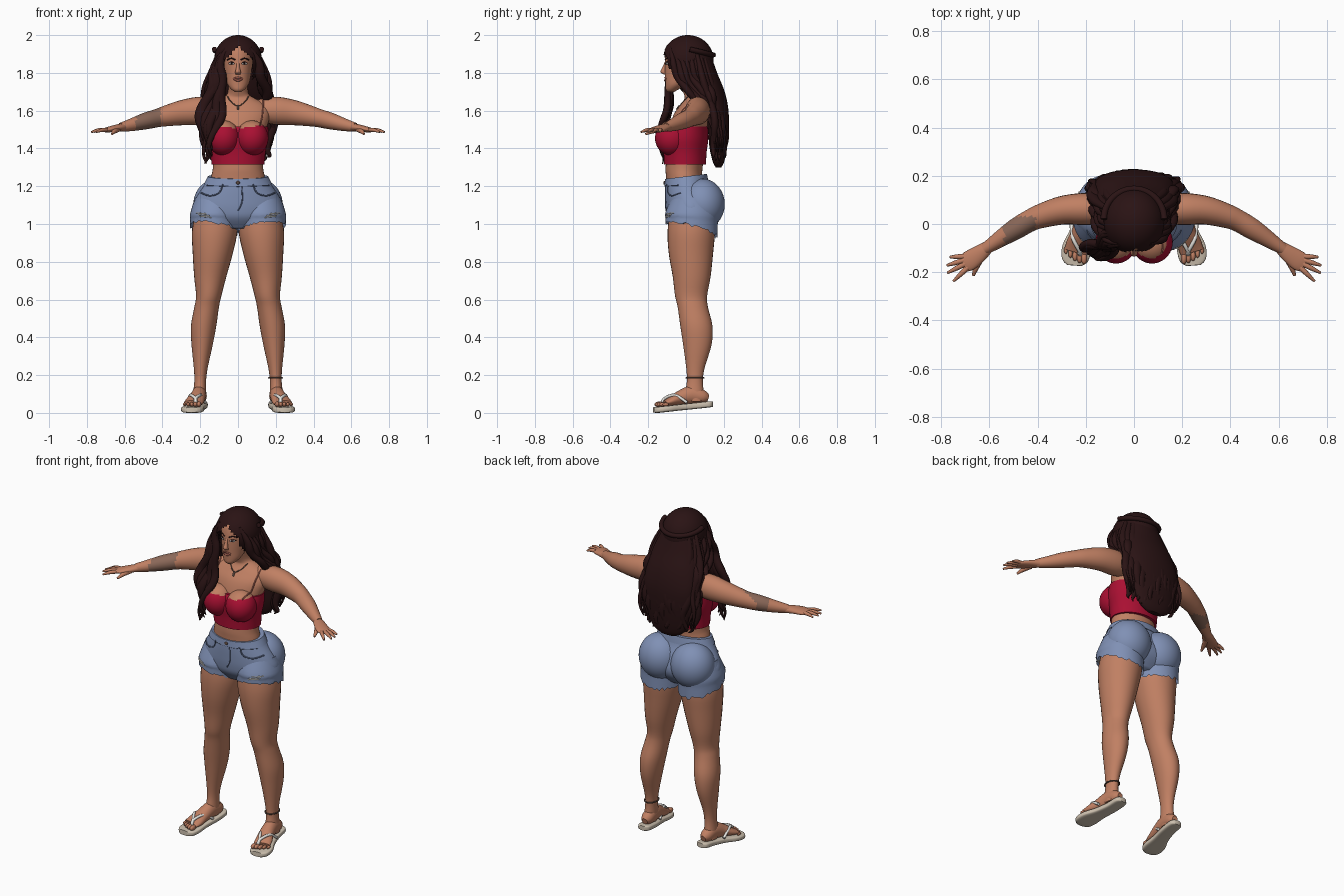
import bpy, bmesh, math, random
from mathutils import Vector, Matrix
from mathutils.bvhtree import BVHTree

random.seed(4)
if "Cube" in bpy.data.objects:
    bpy.data.objects.remove(bpy.data.objects["Cube"])


def material(name, r, g, b):
    m = bpy.data.materials.new(name)
    m.use_nodes = True
    m.diffuse_color = (r, g, b, 1)
    bsdf = next(n for n in m.node_tree.nodes if n.type == "BSDF_PRINCIPLED")
    bsdf.inputs["Base Color"].default_value = (r, g, b, 1)
    bsdf.inputs["Roughness"].default_value = 0.7
    return m


skin = material("skin", .53, .215, .125)
ink = material("tattoo_ink", .26, .14, .1)
red = material("crimson_cloth", .4, .005, .032)
denim = material("denim", .215, .28, .46)
seam = material("denim_seam", .11, .15, .27)
hair = material("dark_hair", .023, .0065, .007)
cream = material("cream_sole", .6, .52, .42)
white = material("off_white", .8, .78, .74)
lip = material("lip", .36, .11, .08)
metal = material("dark_metal", .1, .06, .045)
SIDES = ((1, "left"), (-1, "right"))


def finish(name, bm, mats, rule=None):
    """Turn a bmesh into a smooth object; rule(centre) gives the material slot."""
    bmesh.ops.recalc_face_normals(bm, faces=bm.faces[:])
    if rule:
        for f in bm.faces:
            f.material_index = rule(f.calc_center_median())
    mesh = bpy.data.meshes.new(name)
    bm.to_mesh(mesh)
    bm.free()
    for m in mats:
        mesh.materials.append(m)
    mesh.shade_smooth()
    mesh.set_sharp_from_angle(angle=math.radians(50))
    obj = bpy.data.objects.new(name, mesh)
    bpy.context.scene.collection.objects.link(obj)
    return obj


def spline(pts, k):
    """Smooth interpolation of points of any length."""
    out, last = [], len(pts) - 1
    for i in range(last):
        a, b, c, d = (pts[min(max(i + o, 0), last)] for o in (-1, 0, 1, 2))
        for j in range(k):
            t = j / k
            out.append([q + t * (r - p + t * (2 * p - 5 * q + 4 * r - s + t * (3 * (q - r) + s - p))) / 2
                        if k > 1 else q for p, q, r, s in zip(a, b, c, d)])
    return out + [list(pts[-1])]


def loft(name, pts, *mats, n=24, k=4, side=None, power=2, open_end=False, warp=None, rule=None):
    """Skin rings (x, y, z, r1, r2); rings lie level unless a side axis is given."""
    bm, rings = bmesh.new(), []
    path = spline(pts, k)
    for i, (x, y, z, ru, rv) in enumerate(path):
        u, v = Vector((1, 0, 0)), Vector((0, 1, 0))
        if side:
            t = (Vector(path[min(i + 1, len(path) - 1)][:3]) - Vector(path[max(i - 1, 0)][:3])).normalized()
            u = Vector(side)
            u = (u - t * u.dot(t)).normalized()
            v = t.cross(u)
        ring = []
        for j in range(n):
            a = math.tau * j / n
            c, s = (math.copysign(abs(f) ** (2 / power), f) for f in (math.cos(a), math.sin(a)))
            co = Vector((x, y, z)) + u * c * max(ru, .001) + v * s * max(rv, .001)
            ring.append(bm.verts.new(warp(co) if warp else co))
        rings.append(ring)
    for a, b in zip(rings, rings[1:]):
        for j in range(n):
            bm.faces.new((a[j], a[j - 1], b[j - 1], b[j]))
    bm.faces.new(rings[0])
    if not open_end:
        bm.faces.new(rings[-1])
    return finish(name, bm, mats, rule)


def ball(name, loc, radii, *mats, rule=None, drop=None):
    bm = bmesh.new()
    m = Matrix.Translation(loc) @ Matrix.Diagonal((*radii, 1))
    bmesh.ops.create_uvsphere(bm, u_segments=48, v_segments=32, radius=1, matrix=m)
    if drop:
        gone = [f for f in bm.faces if drop(f.calc_center_median())]
        bmesh.ops.delete(bm, geom=gone, context="FACES")
    return finish(name, bm, mats, rule)


def flip(pts, s):
    return [(s * p[0], *p[1:]) for p in pts]


def tube(name, pts, r, mat, side=(0, 1, 0), k=4):
    return loft(name, [(*p, r, r) for p in pts], mat, n=8, k=k, side=side)


def drape(name, xz, targets, r, mat):
    """Lay a thin cord on the front surface of the targets."""
    trees = [BVHTree.FromPolygons([v.co for v in o.data.vertices], [p.vertices for p in o.data.polygons])
             for o in targets]
    pts = []
    for x, z in spline(xz, 6):
        hits = [t.ray_cast(Vector((x, -1, z)), Vector((0, 1, 0)))[0] for t in trees]
        hits = [h for h in hits if h]
        if hits:
            pts.append(tuple(min(hits, key=lambda h: h.y)))
    if len(pts) > 1:
        tube(name, pts, r, mat, k=1)


# Torso, head and face
torso = loft("torso", [(0, 0, 1.15, .16, .1), (0, -.01, 1.25, .142, .096), (0, -.01, 1.3, .133, .098),
                       (0, 0, 1.4, .135, .1), (0, .01, 1.5, .15, .1), (0, .03, 1.58, .17, .095),
                       (0, .045, 1.63, .15, .075), (0, .05, 1.665, .09, .058), (0, .04, 1.69, .056, .052),
                       (0, .015, 1.75, .05, .052), (0, 0, 1.8, .05, .05)], skin, n=40)
head = loft("head", [(0, -.08, 1.7, .018, .018), (0, -.073, 1.713, .036, .034), (0, -.053, 1.74, .056, .056),
                     (0, -.03, 1.78, .067, .081), (0, -.018, 1.83, .074, .094), (0, -.01, 1.88, .078, .1),
                     (0, 0, 1.93, .075, .096), (0, .01, 1.97, .05, .065)], skin, n=40)
loft("nose", [(0, -.105, 1.86, .007, .006), (0, -.115, 1.83, .009, .01), (0, -.12, 1.805, .015, .015),
              (0, -.108, 1.792, .012, .01)], skin, n=16)
drape("upper_lip", [(-.024, 1.768), (-.008, 1.774), (.008, 1.774), (.024, 1.768)], [head], .005, lip)
drape("lower_lip", [(-.02, 1.766), (0, 1.76), (.02, 1.766)], [head], .006, lip)
for s, side in SIDES:
    drape(side + "_eye", flip([(.022, 1.848), (.033, 1.85), (.045, 1.849)], s), [head], .005, white)
    ball(side + "_iris", (s * .033, -.103, 1.85), (.005, .007, .006), hair)
    drape(side + "_lashes", flip([(.019, 1.849), (.033, 1.857), (.05, 1.851)], s), [head], .003, hair)
    drape(side + "_eyebrow", flip([(.014, 1.869), (.035, 1.877), (.057, 1.869)], s), [head], .0035, hair)

# Crop top
loft("crop_top", [(0, -.005, 1.315, .14, .111), (0, -.005, 1.38, .146, .114), (0, -.004, 1.45, .16, .122),
                  (0, .006, 1.515, .16, .109)], red, n=48)
chest = [torso]
for s, side in SIDES:
    chest.append(ball(side + "_bust", (s * .075, -.075, 1.455), (.086, .089, .093), red, skin,
                      rule=lambda c: int(c.z > 1.515 + .12 * (abs(c.x) - .075))))

# Arms and hands
fingers = {"little": ((.705, -.135), (.765, -.137)), "ring": ((.705, -.15), (.777, -.172)),
           "middle": ((.7, -.165), (.775, -.203)), "index": ((.69, -.18), (.75, -.238))}
for s, side in SIDES:
    arm = [(.07, .06, 1.6, .05, .05), (.19, .062, 1.6, .066, .073), (.29, .058, 1.59, .06, .067),
           (.38, .035, 1.572, .051, .055), (.43, .015, 1.56, .046, .048), (.49, -.02, 1.545, .044, .044),
           (.56, -.065, 1.526, .034, .034), (.62, -.105, 1.512, .024, .024)]
    chest.append(loft(side + "_arm", flip(arm, s), skin, ink, side=(0, 1, 0),
                      rule=lambda c: int(-.54 < c.x < -.41 and c.y < .03)))
    palm = [(.6, -.09, 1.513, .024, .022), (.64, -.122, 1.508, .035, .019),
            (.685, -.153, 1.5, .041, .015), (.708, -.168, 1.497, .034, .01)]
    loft(side + "_palm", flip(palm, s), skin, side=(0, 1, 0))
    for name, (a, b) in fingers.items():
        finger = [(*a, 1.499, .011, .011), ((a[0] + b[0]) / 2, (a[1] + b[1]) / 2, 1.497, .01, .01),
                  (*b, 1.487, .005, .005)]
        loft(f"{side}_{name}_finger", flip(finger, s), skin, n=10, side=(0, 1, 0))
    thumb = [(.635, -.135, 1.502, .017, .015), (.655, -.18, 1.49, .012, .012), (.667, -.214, 1.476, .006, .006)]
    loft(side + "_thumb", flip(thumb, s), skin, n=10, side=(1, 0, 0))
    drape(side + "_shoulder_strap", flip([(.115, 1.52), (.128, 1.57), (.135, 1.655)], s), chest, .004, lip)
drape("necklace", [(-.055, 1.675), (-.04, 1.65), (0, 1.625), (.04, 1.65), (.055, 1.675)], chest, .003, metal)
drape("pendant", [(0, 1.626), (0, 1.605)], chest, .006, metal)

# Legs, feet and sandals
for s, side in SIDES:
    leg = [(.115, .03, 1.1, .1, .11), (.123, .028, .97, .12, .125), (.133, .026, .85, .107, .118),
           (.147, .03, .72, .085, .1), (.155, .027, .62, .067, .085), (.166, .036, .56, .065, .08),
           (.182, .055, .46, .067, .085), (.19, .06, .36, .056, .075), (.197, .05, .24, .037, .049),
           (.2, .047, .17, .031, .042), (.203, .045, .1, .035, .05), (.205, .05, .06, .033, .045)]
    loft(side + "_leg", flip(leg, s), skin, n=32)
    foot = [(.198, .118, .078, .018, .018), (.2, .09, .085, .034, .036), (.205, .03, .095, .038, .048),
            (.215, -.03, .08, .042, .038), (.23, -.08, .06, .05, .025), (.24, -.115, .05, .049, .015)]
    loft(side + "_foot", flip(foot, s), skin, side=(1, 0, 0))
    for i in range(5):
        size = .015 - .0015 * i
        ball(f"{side}_toe_{i + 1}", (s * (.207 + .019 * i), -.14 + .002 * i * i, .045), (size * .85, size * 1.8, size), skin)
    sole = [(.197, .142, .046, .018, .014), (.198, .122, .045, .037, .016), (.203, .05, .037, .04, .016),
            (.22, -.03, .029, .045, .016), (.238, -.1, .021, .06, .016), (.245, -.15, .016, .054, .016),
            (.247, -.172, .016, .03, .014)]
    loft(side + "_sandal_sole", flip(sole, s), cream, n=32, side=(1, 0, 0), power=4)
    toe = [(.224, -.128, .045), (.225, -.115, .075)]
    tube(side + "_inner_sandal_strap", flip(toe + [(.196, -.06, .094), (.173, .005, .055)], s), .008, white, (1, 0, 0))
    tube(side + "_outer_sandal_strap", flip(toe + [(.253, -.06, .094), (.26, .005, .055)], s), .008, white, (1, 0, 0))
turns = [math.tau * i / 24 for i in range(25)]
tube("anklet", [(.199 + .036 * math.cos(a), .048 + .047 * math.sin(a), .185) for a in turns], .004, metal, (0, 0, 1), 1)


# Denim shorts with frayed hems
def tilt(c):
    return Vector((c.x, c.y, c.z + .12 * c.y * min(max((c.z - 1.14) * 10, 0), 1)))


def fray(c):
    w = min(max((1.08 - c.z) / .095, 0), 1)
    drop = .15 * (abs(c.x) - .125) - .27 * (c.y - .03) - .01 + random.uniform(-.013, .01)
    return Vector((c.x, c.y, c.z + w * w * drop))


shorts = [loft("shorts_hips", [(0, 0, 1.25, .155, .107), (0, .005, 1.2, .183, .115), (0, .02, 1.14, .222, .13),
                               (0, .03, 1.08, .245, .137), (0, .03, 1.03, .22, .125), (0, .03, .975, .14, .08)],
               denim, n=48, warp=tilt),
          loft("waistband", [(0, .002, 1.212, .18, .117), (0, 0, 1.252, .16, .111)], denim, n=48, warp=tilt)]
for s, side in SIDES:
    cuff = [(.115, .035, 1.14, .11, .11), (.125, .03, 1.06, .127, .139), (.126, .03, 1.02, .127, .138),
            (.127, .03, .985, .127, .138)]
    shorts.append(loft(side + "_shorts_leg", flip(cuff, s), denim, n=56, open_end=True, warp=fray))
    shorts.append(ball(side + "_shorts_seat", (s * .108, .085, 1.105), (.128, .12, .135), denim))
    drape(side + "_pocket_seam", flip([(.08, 1.21), (.1, 1.165), (.15, 1.15), (.195, 1.165)], s), shorts, .004, seam)
    for i in range(3):
        z = 1.035 + .009 * i
        drape(f"{side}_worn_thread_{i + 1}", flip([(.14 + .012 * i, z), (.2 + .01 * i, z + .006)], s), shorts, .003, white)
drape("fly_seam", [(.02, 1.2), (.022, 1.12), (0, 1.07)], shorts, .003, seam)
drape("waist_seam", [(-.165, 1.205), (0, 1.2), (.165, 1.205)], shorts, .003, seam)
ball("waist_button", (0, -.114, 1.218), (.01, .006, .01), metal)


# Hair: cap with a face opening, back mass, crown braid and wavy locks
def face_opening(c):
    return c.y < 0 and abs(c.x) < .076 and c.z < 1.94 - .9 * abs(c.x - .005)


ball("hair_cap", (0, .01, 1.87), (.126, .136, .13), hair, drop=face_opening)
loft("hair_back", [(0, .05, 1.9, .1, .08), (0, .08, 1.8, .135, .085), (0, .12, 1.7, .16, .085),
                   (0, .16, 1.6, .165, .065), (0, .17, 1.5, .155, .055), (0, .17, 1.4, .135, .045),
                   (0, .172, 1.33, .1, .03), (0, .172, 1.3, .05, .015)], hair, n=40)
arc = [math.pi * i / 24 for i in range(25)]
tube("crown_braid", [(.125 * math.cos(a), .02 + .125 * math.sin(a), 1.925 - .03 * math.sin(a) + .004 * math.sin(a * 24))
                     for a in arc], .014, hair, (0, 0, 1), 2)


def lock(name, pts, r, wave=.012):
    path, phase, rings = spline(pts, 8), random.uniform(0, 6), []
    for i, (x, y, z) in enumerate(path):
        t = i / (len(path) - 1)
        w = wave * min(1, t * 2)
        size = r * min(1, .5 + 2 * t) * min(1, .1 + 2.2 * (1 - t))
        rings.append((x + w * math.sin(phase + 17 * t), y + w * math.cos(phase + 15 * t) / 2, z, size, size * .75))
    loft(name, rings, hair, n=10, k=1, side=(1, 0, 0))


for i in range(15):
    x = -.17 + .34 * i / 14
    y = -1.6 * x * x + random.uniform(-.006, .01)
    lock(f"back_lock_{i + 1}", [(x * .55, .1 + y, 1.92), (x * .85, .135 + y, 1.78), (x, .18 + y, 1.64),
                               (x * 1.02, .2 + y, 1.5), (x * .95, .195 + y, 1.38),
                               (x * .9, .185 + y, 1.28 + random.uniform(0, .06) + abs(x) * .2)], .027)
for s, side in SIDES:
    for i in range(6):
        d = i * .024
        lock(f"{side}_side_lock_{i + 1}", flip([(.06 + d / 5, -.08 + d, 1.93), (.108, -.065 + d, 1.85),
             (.128, -.04 + d, 1.77), (.145, .01 + d, 1.7), (.165, .09 + d / 2, 1.62),
             (.175, .14 + d / 3, 1.5), (.155, .15 + d / 3, 1.38)], s), .026)
for i in range(7):
    d = i * .017
    lock(f"front_lock_{i + 1}", [(-.055 - d / 3, -.085 + d / 2, 1.93), (-.095 - d / 4, -.09 + d / 2, 1.84),
                                (-.085 - d / 2, -.09, 1.74), (-.085 - d, -.1 + d / 5, 1.63),
                                (-.115 - d * .75, -.135 + d / 3, 1.52), (-.145 - d / 3, -.135 + d / 3, 1.41),
                                (-.15 - d / 5, -.12, 1.31 + random.uniform(0, .06))], .025)
